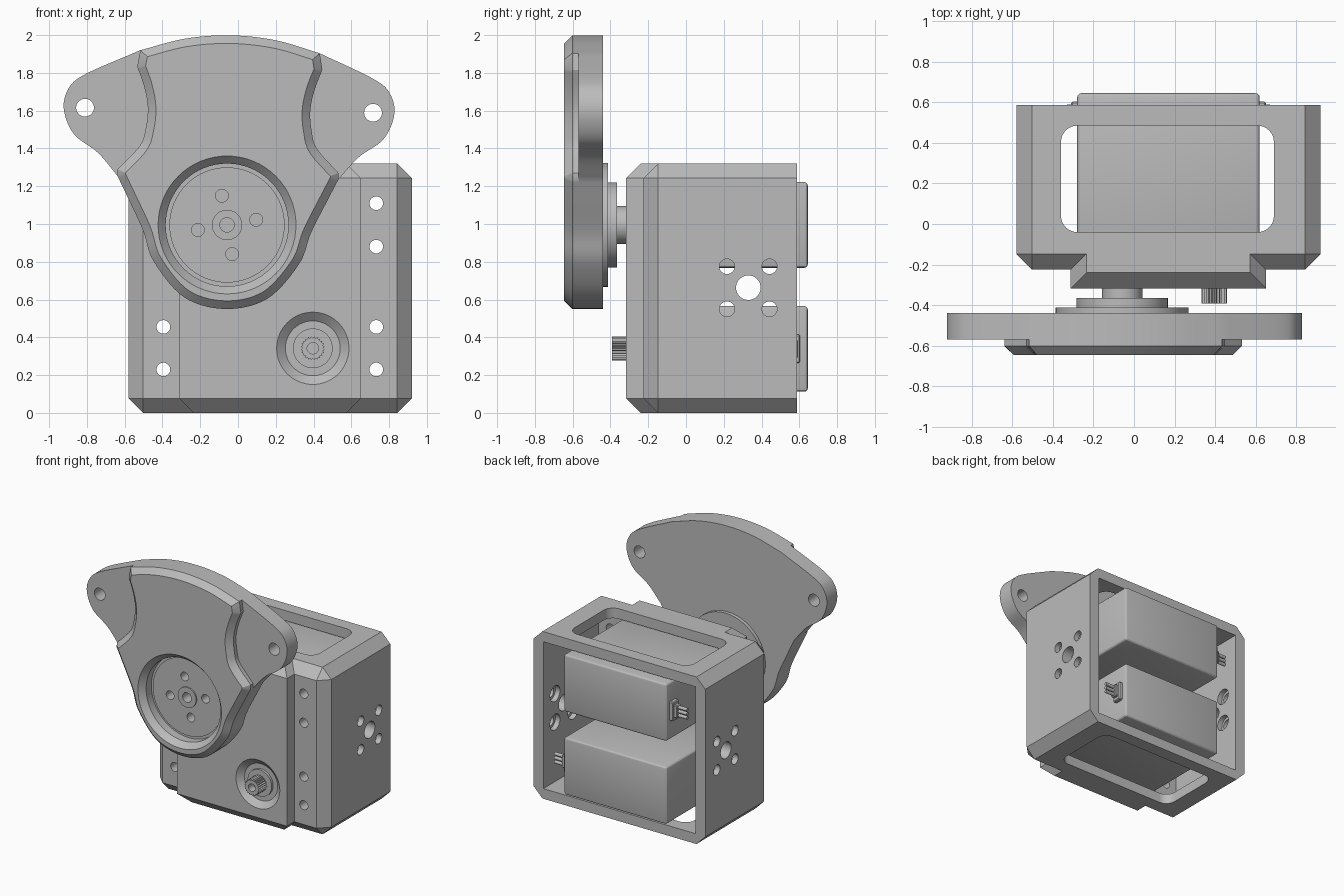
import bpy, bmesh, math
from mathutils import Matrix, Vector

if "Cube" in bpy.data.objects:
    bpy.data.objects.remove(bpy.data.objects["Cube"])

grey = bpy.data.materials.new("plain grey")
grey.use_nodes = True
grey.diffuse_color = (0.5, 0.5, 0.5, 1)
grey.node_tree.nodes["Principled BSDF"].inputs["Base Color"].default_value = (0.5, 0.5, 0.5, 1)
parts = []


def finish(name, bm):
    bmesh.ops.recalc_face_normals(bm, faces=bm.faces[:])
    mesh = bpy.data.meshes.new(name)
    bm.to_mesh(mesh)
    bm.free()
    mesh.materials.append(grey)
    obj = bpy.data.objects.new(name, mesh)
    bpy.context.collection.objects.link(obj)
    parts.append(obj)
    return obj


def box(name, xs, ys, zs, bevel=0, segments=1, rule=lambda a, b: True):
    """Box between limits; edges whose end points pass the rule are bevelled."""
    bm = bmesh.new()
    size = [s[1] - s[0] for s in (xs, ys, zs)]
    centre = [(s[0] + s[1]) / 2 for s in (xs, ys, zs)]
    bmesh.ops.create_cube(bm, size=1, matrix=Matrix.Translation(centre) @ Matrix.Diagonal((*size, 1)))
    if bevel:
        edges = [e for e in bm.edges if rule(e.verts[0].co, e.verts[1].co)]
        bmesh.ops.bevel(bm, geom=edges, offset=bevel, segments=segments, profile=0.5, affect='EDGES')
    return finish(name, bm)


def rod(name, start, length, r, r2=None, axis='Y', sides=64):
    """Cylinder or cone running from start along +x or +y."""
    turn = Matrix.Rotation(-math.pi / 2, 4, 'X') if axis == 'Y' else Matrix.Rotation(math.pi / 2, 4, 'Y')
    bm = bmesh.new()
    bmesh.ops.create_cone(bm, cap_ends=True, segments=sides, radius1=r, radius2=r if r2 is None else r2,
                          depth=length, matrix=Matrix.Translation(start) @ turn @ Matrix.Translation((0, 0, length / 2)))
    return finish(name, bm)


def prism(name, outline, y0, y1, chamfer=0):
    """Outline in x and z pushed from y0 to y1, with an optional front chamfer."""
    bm = bmesh.new()
    front = bm.faces.new([bm.verts.new((x, y0, z)) for x, z in outline])
    ext = bmesh.ops.extrude_face_region(bm, geom=[front], use_keep_orig=True)
    for v in ext["geom"]:
        if isinstance(v, bmesh.types.BMVert):
            v.co.y = y1
    bmesh.ops.recalc_face_normals(bm, faces=bm.faces[:])
    if chamfer:
        rim = [e for e in bm.edges if all(abs(v.co.y - y0) < 1e-5 for v in e.verts)]
        bmesh.ops.bevel(bm, geom=rim, offset=chamfer, segments=1, affect='EDGES', clamp_overlap=False)
    return finish(name, bm)


def cut(target, cutter, keep=False):
    mod = target.modifiers.new("cut", 'BOOLEAN')
    mod.operation, mod.solver, mod.object = 'DIFFERENCE', 'EXACT', cutter
    dg = bpy.context.evaluated_depsgraph_get()
    mesh = bpy.data.meshes.new_from_object(target.evaluated_get(dg))
    target.modifiers.clear()
    target.data = mesh
    if not keep:
        parts.remove(cutter)
        bpy.data.objects.remove(cutter)


def spline(pts, steps=7):
    """Smooth curve through points, mirrored tangents where it meets the centre line."""
    p = [Vector(q) for q in pts]

    def beyond(end, inner):
        return Vector((-inner.x, inner.y)) if end.x == 0 else end * 2 - inner
    p = [beyond(p[0], p[1])] + p + [beyond(p[-1], p[-2])]
    out = []
    for a, b, c, d in zip(p, p[1:], p[2:], p[3:]):
        for i in range(steps):
            t = i / steps
            out.append(0.5 * (2 * b + (c - a) * t + (2 * a - 5 * b + 4 * c - d) * t * t
                              + (3 * b - a - 3 * c + d) * t ** 3))
    return out + [p[-2]]


AX, AZ = -0.058, 0.995          # horn axis
TILT = math.radians(1)


def place(u, v):
    return (AX + u * math.cos(TILT) + v * math.sin(TILT), AZ + v * math.cos(TILT) - u * math.sin(TILT))


def symmetric(*chains):
    half = []
    for chain in chains:
        for q in spline(chain):
            if not half or (q - half[-1]).length > 1e-4:
                half.append(q)
    mirrored = [Vector((-q.x, q.y)) for q in half[-2:0:-1]]
    return [place(q.x, q.y) for q in half + mirrored]


# Housing shell: chamfered everywhere but at the open back
BACK = 0.588
shell = box("housing_shell", (-0.58, 0.92), (-0.225, BACK), (0, 1.32), 0.077,
            rule=lambda a, b: min(a.y, b.y) < 0)
cut(shell, box("cavity", (-0.495, 0.835), (-0.1, 0.8), (0.08, 1.24)))
cut(shell, box("window", (-0.36, 0.69), (-0.04, 0.485), (-0.2, 1.5), 0.08, 8,
               rule=lambda a, b: abs(a.z - b.z) > 0.1))
for x in (-0.395, 0.732):
    for z in (0.23, 0.455, 0.88, 1.11):
        cut(shell, rod("flange_hole", (x, -0.4, z), 0.4, 0.036, sides=32))
for y in (0.217, 0.442):
    for z in (0.55, 0.775):
        cut(shell, rod("side_hole", (-0.8, y, z), 2, 0.04, axis='X', sides=32))
        cut(shell, rod("counterbore", (-0.535, y, z), 1.41, 0.062, axis='X', sides=32))
cut(shell, rod("side_centre_hole", (-0.8, 0.33, 0.663), 2, 0.065, axis='X', sides=40))

# Raised front panel with conical shaft recesses
panel = box("front_panel", (-0.312, 0.65), (-0.317, -0.148), (0, 1.32), 0.077,
            rule=lambda a, b: abs(a.z - b.z) < 0.1 and min(a.y, b.y) < -0.2)
LX, LZ = 0.396, 0.342           # lower shaft axis
for x, z in ((AX, AZ), (LX, LZ)):
    cut(panel, rod("recess", (x, -0.327, z), 0.05, 0.203, 0.145))
    rod("shaft_collar", (x, -0.296, z), 0.03, 0.105)

# Two motors, each with a side connector and three leads
for label, zs, side in (("upper", (0.768, 1.222), -1), ("lower", (0.112, 0.566), 1)):
    box(label + "_motor", (-0.28, 0.62), (-0.11, 0.645), zs, 0.02, 3)
    mid = sum(zs) / 2
    face = 0.17 + side * 0.45
    box(label + "_connector", sorted((face - side * 0.02, face + side * 0.03)),
        (0.53, 0.603), (mid - 0.075, mid + 0.075), 0.006)
    box(label + "_connector_neck", sorted((face, face + side * 0.055)),
        (0.54, 0.59), (mid - 0.05, mid + 0.05), 0.006)
    for k in (-1, 0, 1):
        rod(label + "_lead", (min(face, face + side * 0.13), 0.565, mid + k * 0.032), 0.13, 0.013,
            axis='X', sides=12)

# Toothed lower shaft
teeth = 24
gear = [(LX + r * math.cos(a), LZ + r * math.sin(a))
        for i in range(teeth * 2)
        for r, a in [(0.064 if i % 2 else 0.055, math.pi * i / teeth)]]
spindle = prism("toothed_shaft", gear, -0.393, -0.28)
cut(spindle, rod("screw_hole", (LX, -0.42, LZ), 0.09, 0.03, sides=32))

# Upper shaft and mounting discs behind the horn
rod("upper_shaft", (AX, -0.37, AZ), 0.1, 0.1)
rod("hub_disc", (AX, -0.415, AZ), 0.05, 0.225)
rod("backing_disc", (AX, -0.442, AZ), 0.03, 0.328)

# Horn: winged plate and chamfered raised body
lower = [(0, -0.445), (0.22, -0.387), (0.385, -0.2), (0.445, -0.035), (0.53, 0.14), (0.585, 0.25)]
scoop = [(0.585, 0.285), (0.47, 0.41), (0.44, 0.5), (0.43, 0.61), (0.45, 0.72), (0.49, 0.83)]
wing = [(0.585, 0.25), (0.69, 0.37), (0.82, 0.468), (0.875, 0.6), (0.85, 0.71), (0.76, 0.787), (0.475, 0.917)]
crown = [(0.475, 0.917), (0.24, 0.982), (0, 1.004)]
plate = prism("horn_plate", symmetric(lower, wing, crown), -0.57, -0.44)
body = prism("horn_body", symmetric(lower, scoop, crown), -0.645, -0.57, 0.043)

for side in (-1, 1):
    x, z = place(side * 0.7625, 0.6075)
    cut(plate, rod("wing_hole", (x, -0.7, z), 0.4, 0.047, sides=40))

# Round dish in the horn with a raised floor, hub and screw holes
well = rod("well", (AX, -0.7, AZ), 0.165, 0.325)
cut(plate, well, keep=True)
cut(body, rod("deep_well", (AX, -0.7, AZ), 0.2, 0.325))
parts.remove(well)
bpy.data.objects.remove(well)
cut(body, rod("well_flare", (AX, -0.655, AZ), 0.055, 0.374, 0.325))
floor = rod("dish_floor", (AX, -0.545, AZ), 0.02, 0.305, 0.3)
hub = rod("dish_hub", (AX, -0.555, AZ), 0.03, 0.08)
cut(floor, rod("hub_gap", (AX, -0.6, AZ), 0.2, 0.078))
cut(hub, rod("hub_hole", (AX, -0.6, AZ), 0.2, 0.038, sides=32))
cut(plate, rod("hub_hole", (AX, -0.6, AZ), 0.13, 0.038, sides=32))
for i in range(4):
    a = math.radians(10) + i * math.pi / 2
    spot = (AX + 0.157 * math.cos(a), -0.6, AZ + 0.157 * math.sin(a))
    drill = rod("screw_hole", spot, 0.13, 0.034, sides=32)
    cut(floor, drill, keep=True)
    cut(plate, drill)

# Smooth round surfaces, keep hard edges
bpy.ops.object.select_all(action='DESELECT')
for obj in parts:
    obj.select_set(True)
bpy.context.view_layer.objects.active = shell
bpy.ops.object.shade_smooth_by_angle(angle=math.radians(28))
